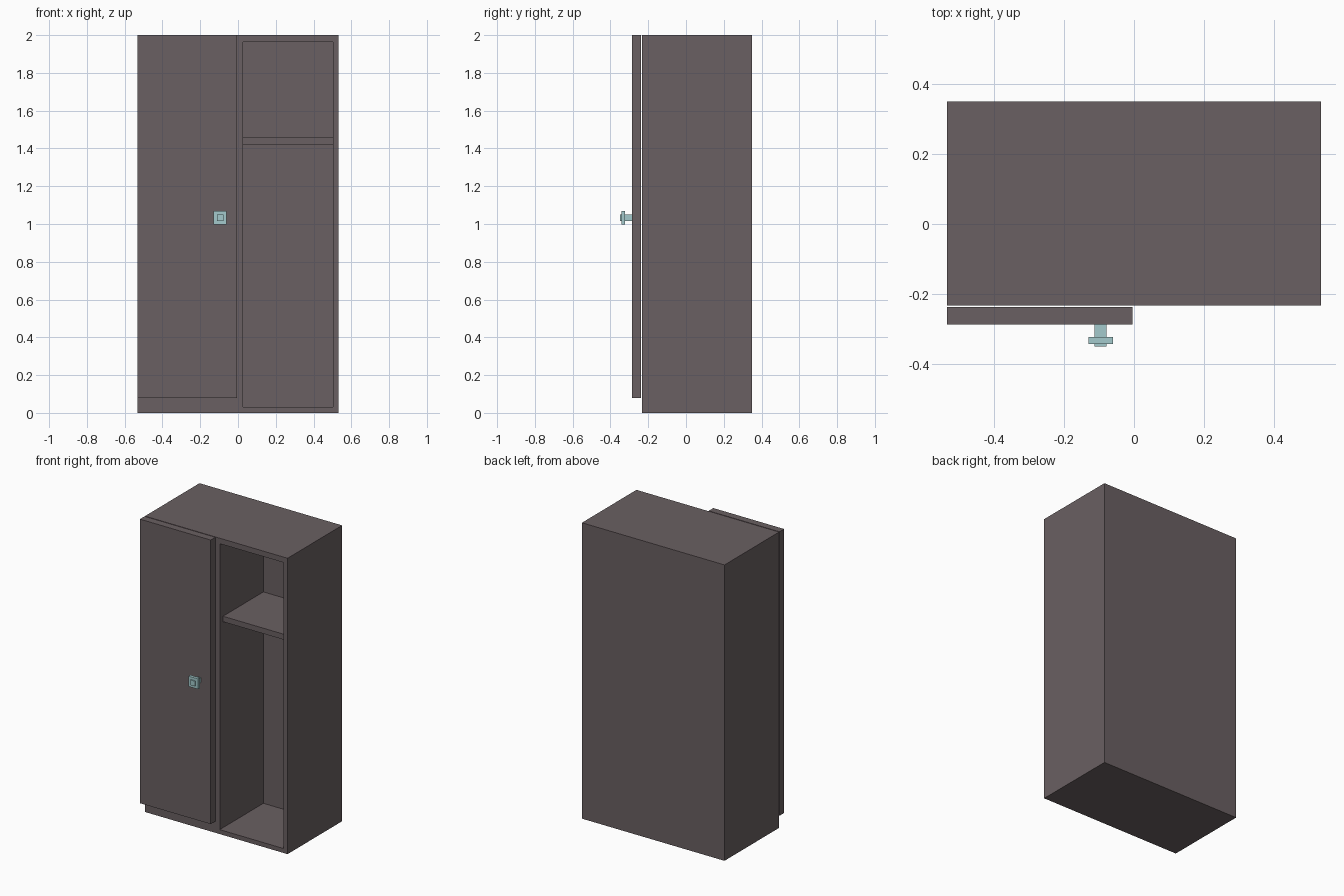
import bpy
import bmesh
from mathutils import Vector

if "Cube" in bpy.data.objects:
    bpy.data.objects.remove(bpy.data.objects["Cube"])


def material(name, rgb):
    m = bpy.data.materials.new(name)
    m.diffuse_color = (*rgb, 1)
    m.use_nodes = True
    m.node_tree.nodes["Principled BSDF"].inputs["Base Color"].default_value = m.diffuse_color
    return m


WOOD = material("dark_brown_grey", (0.144, 0.117, 0.122))
KNOB = material("pale_teal", (0.366, 0.591, 0.604))


def box_mesh(lo, hi):
    bm = bmesh.new()
    bmesh.ops.create_cube(bm, size=1)
    for v in bm.verts:
        v.co = Vector([lo[i] if v.co[i] < 0 else hi[i] for i in range(3)])
    return bm


def finish(name, bm, mat):
    bmesh.ops.recalc_face_normals(bm, faces=bm.faces)
    mesh = bpy.data.meshes.new(name)
    bm.to_mesh(mesh)
    bm.free()
    mesh.materials.append(mat)
    obj = bpy.data.objects.new(name, mesh)
    bpy.context.collection.objects.link(obj)
    return obj


def box(name, lo, hi, mat):
    return finish(name, box_mesh(lo, hi), mat)


FRONT, BACK, HALF = -0.232, 0.35, 0.533
X0, X1, Z0, Z1 = 0.026, 0.502, 0.03, 1.963   # open compartment
INNER_BACK = 0.234

# Cabinet body with the open compartment sunk into its front
bm = box_mesh((-HALF, FRONT, 0), (HALF, BACK, 2))
bm.normal_update()
front = min(bm.faces, key=lambda f: f.normal.y)
bmesh.ops.inset_individual(bm, faces=[front], thickness=0.1)
for v in front.verts:
    v.co = (X0 if v.co.x < 0 else X1, FRONT, Z0 if v.co.z < 1 else Z1)
inner = bmesh.ops.extrude_face_region(bm, geom=[front])["geom"]
for v in [g for g in inner if isinstance(g, bmesh.types.BMVert)]:
    v.co.y = INNER_BACK
if front.is_valid:
    bmesh.ops.delete(bm, geom=[front], context='FACES_ONLY')
finish("cabinet_body", bm, WOOD)

# Shelf, set slightly back from the front
box("shelf", (X0, FRONT + 0.035, 1.422), (X1, INNER_BACK, 1.459), WOOD)

# Left door, standing just off the body
box("door", (-HALF, -0.286, 0.08), (-0.004, -0.237, 2), WOOD)

# Knob: square stem passing through a square plate
KX, KZ = -0.095, 1.033
for name, r, y0, y1 in (("knob_stem", 0.017, -0.35, -0.286),
                        ("knob_plate", 0.035, -0.342, -0.322)):
    box(name, (KX - r, y0, KZ - r), (KX + r, y1, KZ + r), KNOB)
